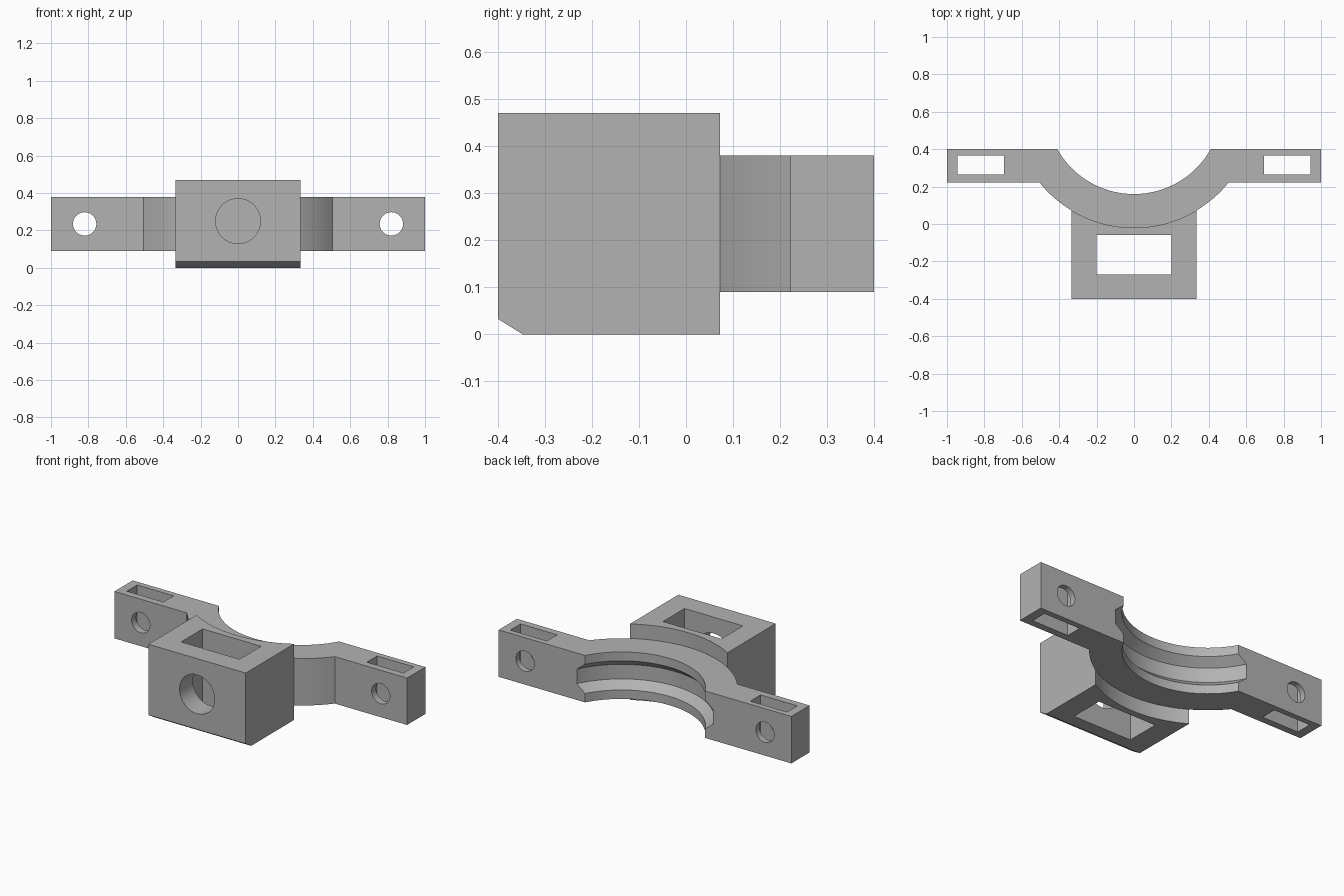
import bpy, bmesh, math
from mathutils import Vector, Matrix

cube = bpy.data.objects.get("Cube")
if cube:
    bpy.data.objects.remove(cube, do_unlink=True)

GREY = (0.45, 0.45, 0.45, 1)
mat = bpy.data.materials.new("plain grey")
mat.use_nodes = True
mat.diffuse_color = GREY
mat.node_tree.nodes["Principled BSDF"].inputs["Base Color"].default_value = GREY

CY = 0.63                    # centre of the saddle arcs, on x = 0
R_IN, R_GROOVE, R_OUT = 0.47, 0.52, 0.65
Z0, Z1 = 0.09, 0.38          # strap height range
ZM = (Z0 + Z1) / 2
EAR_FRONT, BACK = 0.222, 0.4
HALF = 0.333                 # half width of the block


def finish(name, bm):
    bmesh.ops.recalc_face_normals(bm, faces=bm.faces)
    me = bpy.data.meshes.new(name)
    bm.to_mesh(me)
    bm.free()
    ob = bpy.data.objects.new(name, me)
    bpy.context.collection.objects.link(ob)
    me.materials.append(mat)
    return ob


def prism(name, pts, direction):
    """Extrude a flat outline of 3D points along a direction."""
    bm = bmesh.new()
    face = bm.faces.new([bm.verts.new(p) for p in pts])
    out = bmesh.ops.extrude_face_region(bm, geom=[face])
    moved = [v for v in out["geom"] if isinstance(v, bmesh.types.BMVert)]
    bmesh.ops.translate(bm, verts=moved, vec=direction)
    return finish(name, bm)


def box(name, x0, x1, y0, y1, z0, z1):
    outline = [(x0, y0, z0), (x1, y0, z0), (x1, y1, z0), (x0, y1, z0)]
    return prism(name, outline, (0, 0, z1 - z0))


def bore(name, x, z, r, y0, y1):
    """Round cutter along y."""
    n = 48
    ring = [(x + r * math.cos(2 * math.pi * i / n), y0,
             z + r * math.sin(2 * math.pi * i / n)) for i in range(n)]
    return prism(name, ring, (0, y1 - y0, 0))


def arc(r, x, n=40):
    """Lower arc from -x to +x around the saddle centre."""
    a = math.asin(x / r)
    return [(r * math.sin(t), CY - r * math.cos(t))
            for t in (a * (2 * i / n - 1) for i in range(n + 1))]


def cut(ob, cutter):
    cutter.hide_render = True
    mod = ob.modifiers.new("cut", 'BOOLEAN')
    mod.operation, mod.solver, mod.object = 'DIFFERENCE', 'EXACT', cutter
    bpy.context.view_layer.objects.active = ob
    bpy.ops.object.modifier_apply(modifier=mod.name)
    bpy.data.objects.remove(cutter, do_unlink=True)


def half_chord(r, y):
    return math.sqrt(r * r - (CY - y) ** 2)


# Curved strap with a flat ear at each end
outline = [(-1, EAR_FRONT)] + arc(R_OUT, half_chord(R_OUT, EAR_FRONT))
outline += [(1, EAR_FRONT), (1, BACK)] + arc(R_IN, half_chord(R_IN, BACK))[::-1] + [(-1, BACK)]
strap = prism("saddle_strap", [(x, y, Z0) for x, y in outline], (0, 0, Z1 - Z0))

# Nut slot and bolt hole in each ear
for s in (-1, 1):
    x = s * 0.82
    cut(strap, box("slot_cutter", x - 0.125, x + 0.125, 0.265, 0.365, Z0 - 0.1, Z1 + 0.1))
    cut(strap, bore("bolt_cutter", x, ZM, 0.0625, 0.1, 0.5))

# Bevelled groove around the inside of the saddle
bm = bmesh.new()
section = [(0.43, -0.126), (R_GROOVE, -0.045), (R_GROOVE, 0.045), (0.43, 0.126)]
verts = [bm.verts.new((0, CY - r, ZM + z)) for r, z in section]
edges = [bm.edges.new((verts[i], verts[(i + 1) % 4])) for i in range(4)]
bmesh.ops.spin(bm, geom=verts + edges, cent=(0, CY, 0), axis=(0, 0, 1),
               angle=2 * math.pi, steps=120, use_merge=True)
bmesh.ops.remove_doubles(bm, verts=bm.verts, dist=0.0001)
cut(strap, finish("groove_cutter", bm))

# Socket block fitted to the outside of the strap
outline = [(HALF, -0.4), (-HALF, -0.4)] + arc(R_OUT, HALF)
block = prism("socket_block", [(x, y, 0) for x, y in outline], (0, 0, 0.47))
cut(block, box("pocket_cutter", -0.2, 0.2, -0.27, -0.06, -0.1, 0.6))
cut(block, bore("front_hole_cutter", 0, 0.25, 0.12, -0.5, -0.165))

# Chamfer along the lower front edge
chamfer = [(-0.5, -0.4 - 0.053, 0.066), (-0.5, -0.347 + 0.053, -0.033), (-0.5, -0.5, -0.1)]
cut(block, prism("chamfer_cutter", chamfer, (1, 0, 0)))

# Smooth curves, crisp corners
for ob in (strap, block):
    bpy.ops.object.select_all(action='DESELECT')
    ob.select_set(True)
    bpy.context.view_layer.objects.active = ob
    bpy.ops.object.shade_smooth_by_angle(angle=math.radians(25))
